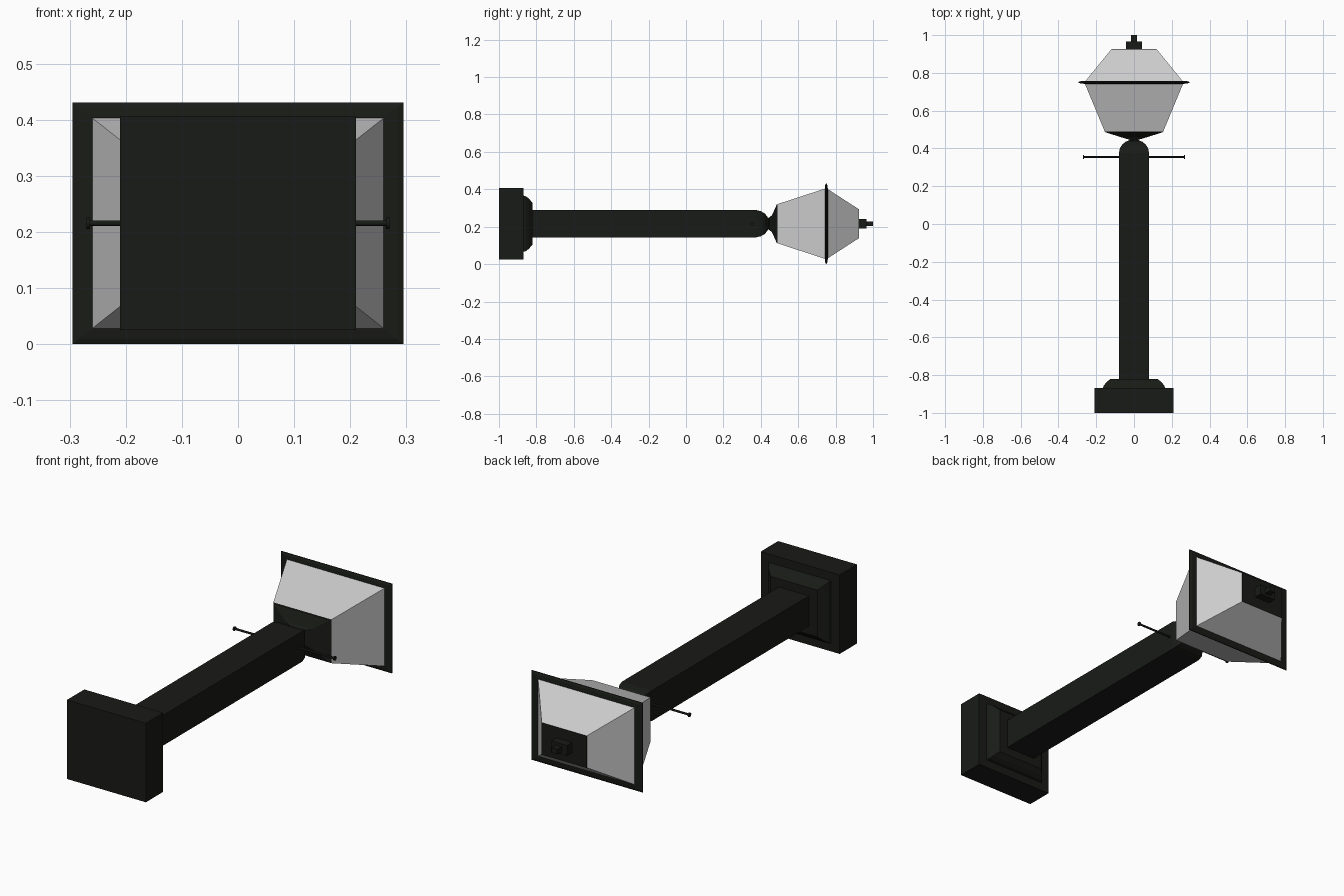
import bpy, bmesh, math

if "Cube" in bpy.data.objects:
    bpy.data.objects.remove(bpy.data.objects["Cube"])

ZC = 0.216  # height of the lamp's long axis, which runs along y

dark = bpy.data.materials.new("dark_iron")
dark.diffuse_color = (0.0095, 0.011, 0.0085, 1)
dark.use_nodes = True
dark.node_tree.nodes["Principled BSDF"].inputs["Base Color"].default_value = dark.diffuse_color


def loft(name, sections, mat=None, caps=True):
    """Rectangular sections (y, half_x, half_z) joined along the y axis."""
    bm = bmesh.new()
    rings = [[bm.verts.new((sx * hx, y, ZC + sz * hz))
              for sx, sz in ((-1, -1), (1, -1), (1, 1), (-1, 1))]
             for y, hx, hz in sections]
    for a, b in zip(rings, rings[1:]):
        for i in range(4):
            j = (i + 1) % 4
            bm.faces.new((a[i], a[j], b[j], b[i]))
    if caps:
        bm.faces.new(rings[0])
        bm.faces.new(rings[-1])
    bmesh.ops.recalc_face_normals(bm, faces=bm.faces)
    me = bpy.data.meshes.new(name)
    bm.to_mesh(me)
    bm.free()
    ob = bpy.data.objects.new(name, me)
    bpy.context.collection.objects.link(ob)
    if mat:
        me.materials.append(mat)
    return ob


# Plinth and its rounded upper moulding
loft("base", [(-1, .21, .19), (-.868, .21, .19)], dark)
loft("base_moulding", [(-.868, .165, .15), (-.855, .16, .146), (-.84, .148, .134),
                       (-.826, .132, .118), (-.82, .125, .112)], dark)

# Square post with rounded top
loft("post", [(-.82, .08, .073), (.375, .08, .073), (.40, .075, .067),
              (.42, .063, .056), (.435, .045, .038), (.445, .022, .02)], dark)

# Neck flaring into the lantern floor
loft("lantern_floor", [(.438, .02, .03), (.446, .024, .034), (.46, .07, .046),
                       (.485, .15, .102), (.49, .155, .105)], dark)

# Lantern panes and roof
loft("lantern_panes", [(.49, .155, .105), (.75, .263, .19)], caps=False)
loft("lantern_roof", [(.75, .263, .19), (.925, .12, .077)], caps=False)

# Frame around the widest part, with a thin lip
loft("lantern_rim", [(.742, .262, .19), (.744, .283, .206), (.748, .295, .215),
                     (.752, .295, .215), (.756, .283, .206), (.758, .262, .19)], dark)

# Roof cap and stepped finial
loft("roof_cap", [(.922, .12, .077), (.926, .12, .077)], dark)
loft("finial_base", [(.926, .042, .025), (.965, .042, .025)], dark)
loft("finial_tip", [(.965, .015, .012), (1, .015, .012)], dark)


# Ladder bar with knobs at both ends
def rod(name, x, length, radius):
    bpy.ops.mesh.primitive_cylinder_add(vertices=12, radius=radius, depth=length,
                                        location=(x, .355, ZC),
                                        rotation=(0, math.pi / 2, 0))
    ob = bpy.context.object
    ob.name = name
    ob.data.materials.append(dark)
    bpy.ops.object.shade_smooth_by_angle()


rod("ladder_bar", 0, .53, .005)
for side, s in (("left", -1), ("right", 1)):
    rod("bar_knob_" + side, s * .267, .006, .01)
